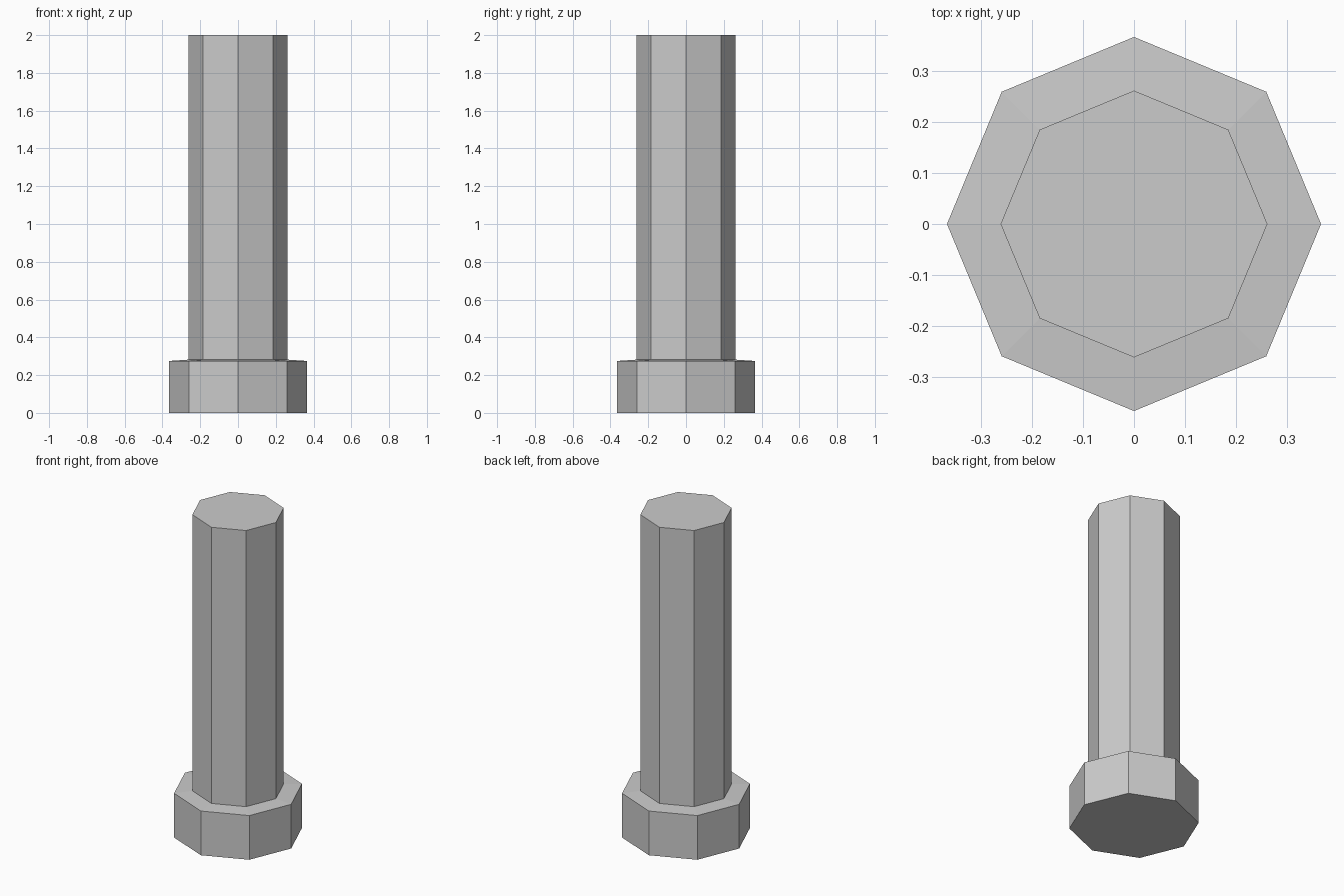
import bpy, bmesh
from math import cos, sin, pi

if "Cube" in bpy.data.objects:
    bpy.data.objects.remove(bpy.data.objects["Cube"])

SIDES = 8


def lathe(name, profile):
    """Stack octagonal rings from (radius, height) pairs and cap both ends."""
    bm = bmesh.new()
    rings = [[bm.verts.new((r * cos(2 * pi * i / SIDES), r * sin(2 * pi * i / SIDES), z))
              for i in range(SIDES)] for r, z in profile]
    for low, high in zip(rings, rings[1:]):
        for i in range(SIDES):
            j = (i + 1) % SIDES
            bm.faces.new((low[i], low[j], high[j], high[i]))
    bm.faces.new(rings[0][::-1])
    bm.faces.new(rings[-1])
    mesh = bpy.data.meshes.new(name)
    bm.to_mesh(mesh)
    bm.free()
    obj = bpy.data.objects.new(name, mesh)
    bpy.context.collection.objects.link(obj)
    return obj


# Octagonal post: wide foot, barely sloped shoulder, slim shaft
lathe("octagonal_bolt", [(0.366, 0), (0.366, 0.275), (0.261, 0.282), (0.261, 2)])
